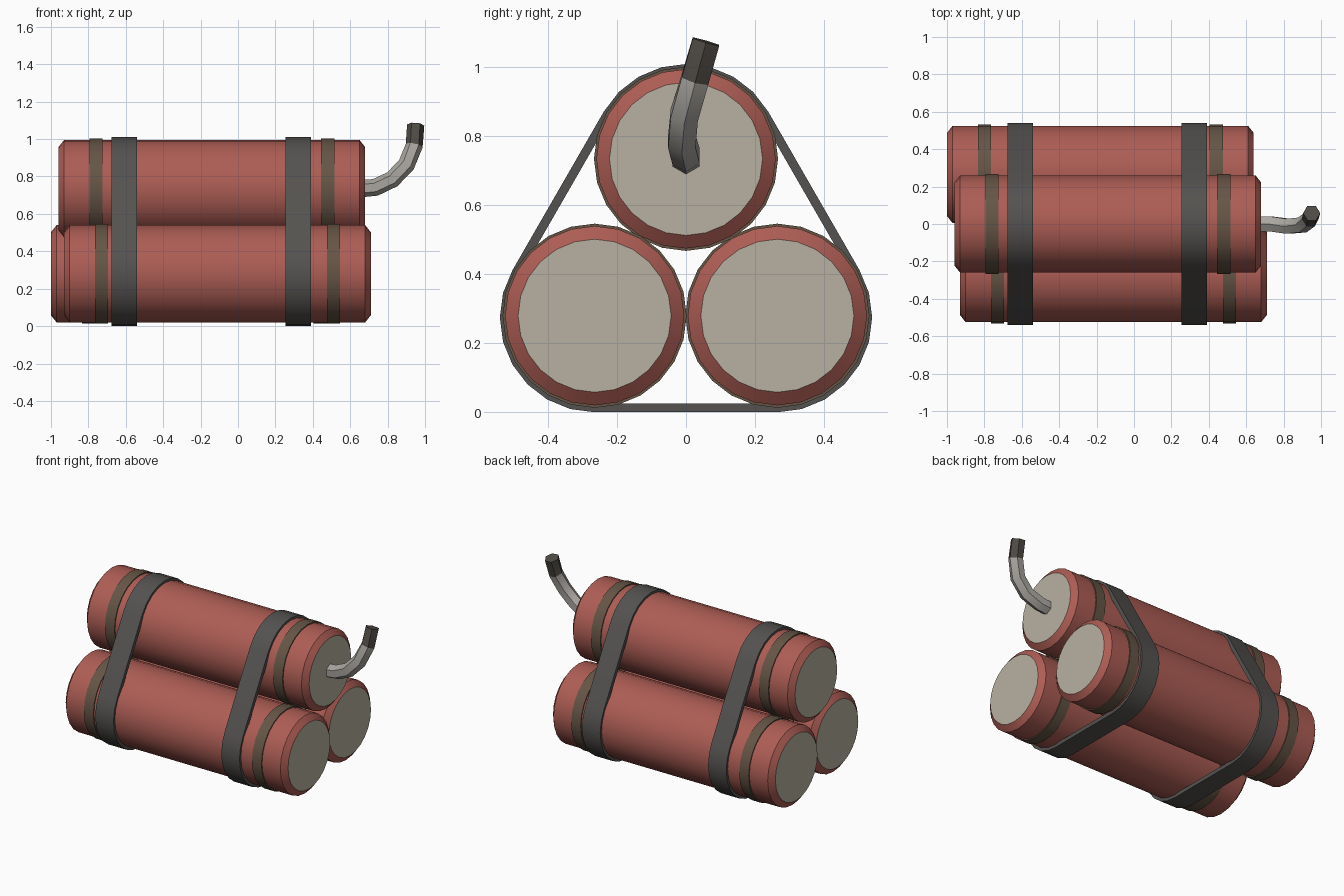
import bpy, bmesh
from math import sin, cos, pi, radians
from mathutils import Vector

if "Cube" in bpy.data.objects:
    bpy.data.objects.remove(bpy.data.objects["Cube"])


def material(name, rgb):
    m = bpy.data.materials.new(name)
    m.diffuse_color = (*rgb, 1)
    m.use_nodes = True
    m.node_tree.nodes["Principled BSDF"].inputs["Base Color"].default_value = m.diffuse_color
    return m


RED = material("red_paper", (0.42, 0.11, 0.09))
CREAM = material("cream_end", (0.48, 0.44, 0.36))
BROWN = material("brown_band", (0.13, 0.09, 0.06))
STRAP = material("dark_strap", (0.09, 0.085, 0.08))
GREY = material("fuse_grey", (0.40, 0.38, 0.35))
CHAR = material("burnt_tip", (0.08, 0.07, 0.06))


def loft(name, rings, mats, closed=False, angle=30):
    """Skin a list of equal-length point rings; mats gives (material, material index per span)."""
    bm = bmesh.new()
    vr = [[bm.verts.new(p) for p in r] for r in rings]
    n = len(rings[0])
    materials, spans, ends = mats
    pairs = list(zip(vr, vr[1:] + vr[:1])) if closed else list(zip(vr, vr[1:]))
    for k, (a, b) in enumerate(pairs):
        for i in range(n):
            j = (i + 1) % n
            bm.faces.new((a[i], a[j], b[j], b[i])).material_index = spans[k % len(spans)]
    if not closed:
        bm.faces.new(vr[0][::-1]).material_index = ends[0]
        bm.faces.new(vr[-1]).material_index = ends[1]
    bmesh.ops.recalc_face_normals(bm, faces=bm.faces)
    me = bpy.data.meshes.new(name)
    bm.to_mesh(me)
    bm.free()
    for m in materials:
        me.materials.append(m)
    ob = bpy.data.objects.new(name, me)
    bpy.context.collection.objects.link(ob)
    bpy.ops.object.select_all(action='DESELECT')
    ob.select_set(True)
    bpy.context.view_layer.objects.active = ob
    bpy.ops.object.shade_smooth_by_angle(angle=radians(angle))
    return ob


def circle_x(x, y, z, r, n=24):
    return [(x, y + r * cos(2 * pi * i / n), z + r * sin(2 * pi * i / n)) for i in range(n)]


# Sticks with chamfered ends and a pair of paper bands each: (name, centre x, y, z)
STICKS = [("top", -0.14, 0.0, 0.735),
          ("front", -0.11, -0.265, 0.28),
          ("back", -0.18, 0.265, 0.28)]
for label, cx, y, z in STICKS:
    prof = [(-0.82, 0.222), (-0.79, 0.26), (0.79, 0.26), (0.82, 0.222)]
    loft(label + "_stick", [circle_x(cx + x, y, z, r) for x, r in prof],
         ([RED, CREAM], [0], (1, 1)))
    for side, off in (("left", -0.62), ("right", 0.62)):
        loft(f"{label}_{side}_band",
             [circle_x(cx + off + s * 0.035, y, z, 0.267) for s in (-1, 1)],
             ([BROWN], [0], (0, 0)))


# Straps wrapped round the whole bundle
def hull(r):
    pts = []
    for (y, z), start in (((0, 0.735), 30), ((-0.265, 0.275), 150), ((0.265, 0.275), 270)):
        pts += [(y + r * cos(radians(start + 15 * i)), z + r * sin(radians(start + 15 * i)))
                for i in range(9)]
    return pts


for side, cx in (("left", -0.608), ("right", 0.322)):
    rings = [[(cx - 0.067, *o), (cx + 0.067, *o), (cx + 0.067, *i), (cx - 0.067, *i)]
             for o, i in zip(hull(0.275), hull(0.249))]
    loft(side + "_strap", rings, ([STRAP], [0], (0, 0)), closed=True)


# Curved fuse with burnt tip
path = [Vector(p) for p in [(0.66, 0, 0.735), (0.735, 0, 0.742), (0.825, -0.012, 0.785),
                            (0.9, -0.005, 0.862), (0.942, 0.026, 0.965), (0.95, 0.058, 1.075)]]
rings = []
for i, p in enumerate(path):
    t = (path[min(i + 1, len(path) - 1)] - path[max(i - 1, 0)]).normalized()
    u = Vector((0, 1, 0))
    u = (u - t * u.dot(t)).normalized()
    v = t.cross(u)
    rings.append([p + 0.046 * (u * cos(a) + v * sin(a))
                  for a in (pi / 2 + 2 * pi * k / 6 for k in range(6))])
loft("fuse", rings, ([GREY, CHAR], [0, 0, 0, 0, 1], (0, 1)), angle=30)
